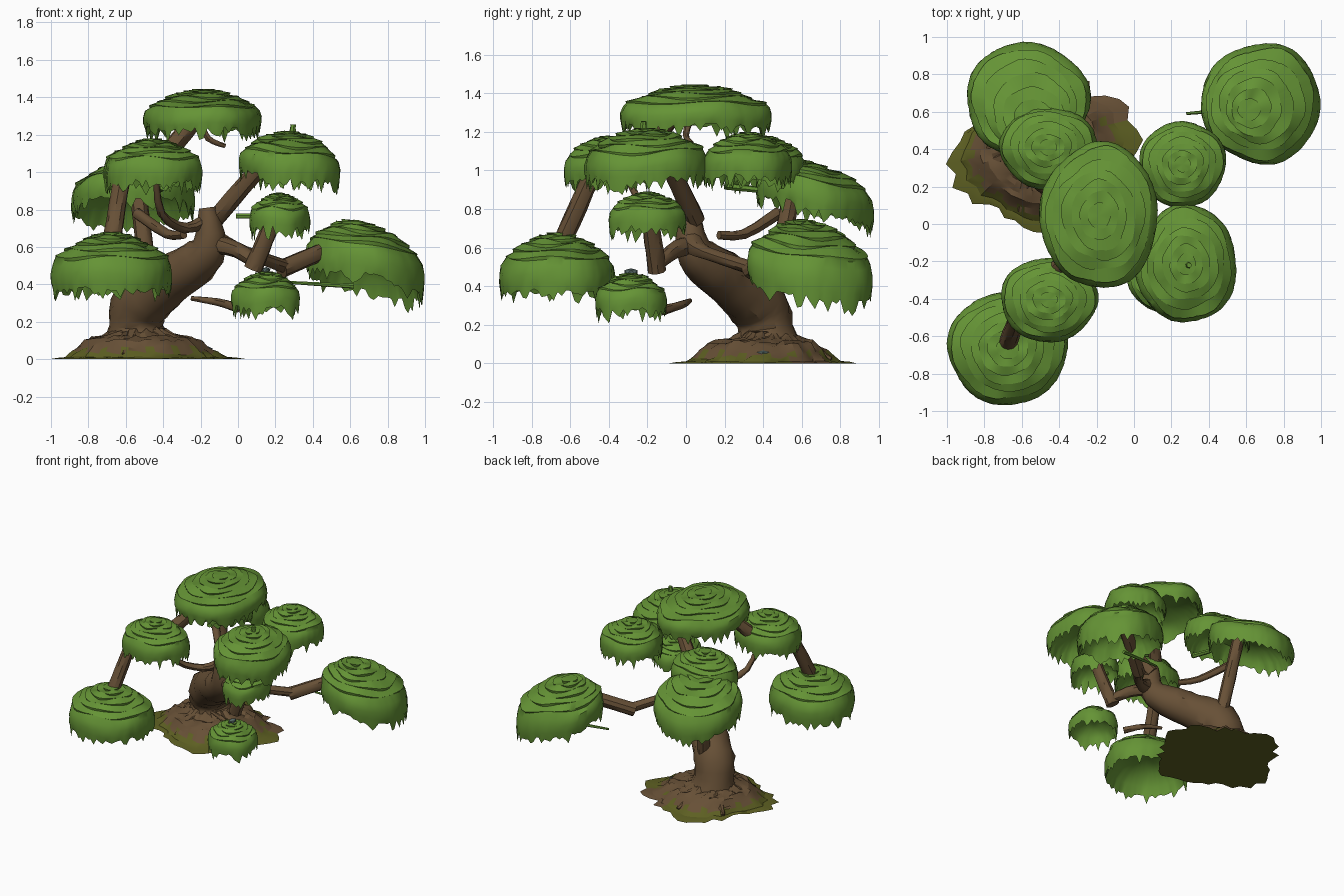
import bpy, bmesh, math, random
from mathutils import Vector

if "Cube" in bpy.data.objects:
    bpy.data.objects.remove(bpy.data.objects["Cube"])

random.seed(4)
TAU = 2 * math.pi


def material(name, rgb):
    m = bpy.data.materials.new(name)
    m.diffuse_color = (*rgb, 1)
    m.use_nodes = True
    m.node_tree.nodes["Principled BSDF"].inputs["Base Color"].default_value = m.diffuse_color
    return m


LEAF = material("leaf green", (0.130, 0.295, 0.036))
BARK = material("bark brown", (0.135, 0.080, 0.037))
MOSS = material("moss olive", (0.110, 0.115, 0.016))
STONE = material("stone grey", (0.10, 0.15, 0.14))


def finish(name, bm, mats, angle=35):
    bmesh.ops.recalc_face_normals(bm, faces=bm.faces)
    me = bpy.data.meshes.new(name)
    bm.to_mesh(me)
    bm.free()
    for m in mats:
        me.materials.append(m)
    ob = bpy.data.objects.new(name, me)
    bpy.context.collection.objects.link(ob)
    bpy.ops.object.select_all(action='DESELECT')
    ob.select_set(True)
    bpy.context.view_layer.objects.active = ob
    bpy.ops.object.shade_smooth_by_angle(angle=math.radians(angle))
    return ob


def loft(bm, rings, caps=True):
    """Join equal-length rings of points with quads; returns faces per band."""
    vs = [[bm.verts.new(p) for p in r] for r in rings]
    n = len(vs[0])
    bands = [[bm.faces.new((a[i], a[(i + 1) % n], b[(i + 1) % n], b[i])) for i in range(n)]
             for a, b in zip(vs, vs[1:])]
    if caps:
        bm.faces.new(vs[0])
        bm.faces.new(vs[-1])
    return bands


def tube(name, pts, radii, mat=BARK, sides=10, rough=0.05, sub=3):
    """Smooth tube through points; radii run evenly from one end to the other."""
    path, last = [], len(pts) - 1
    for i in range(last * sub + 1):
        k, t = min(i // sub, last - 1), i / sub - min(i // sub, last - 1)
        a, b, c, d = [Vector(pts[max(0, min(last, k + j))]) for j in (-1, 0, 1, 2)]
        path.append(0.5 * (2 * b + (c - a) * t + (2 * a - 5 * b + 4 * c - d) * t * t
                           + (3 * b - a - 3 * c + d) * t ** 3))
    rings, u = [], None
    for i, q in enumerate(path):
        d = (path[min(i + 1, len(path) - 1)] - path[max(i - 1, 0)]).normalized()
        u = d.orthogonal() if u is None else u
        u = (u - d * u.dot(d)).normalized()
        v = d.cross(u)
        s = i / (len(path) - 1) * (len(radii) - 1)
        k = min(int(s), len(radii) - 2)
        rad = radii[k] + (radii[k + 1] - radii[k]) * (s - k)
        rings.append([q + (u * math.cos(TAU * j / sides) + v * math.sin(TAU * j / sides))
                      * rad * (1 + random.uniform(-rough, rough)) for j in range(sides)])
    bm = bmesh.new()
    loft(bm, rings)
    return finish(name, bm, [mat])


def canopy(name, c, r, zb, zt, peak=(0, 0), tilt=(0, 0), n=84):
    """Leaf dome with centre c, radii r, fringe bottom zb, top zt; hollow below."""
    h = zt - zb
    p, q = random.uniform(0, TAU), random.uniform(0, TAU)
    drop = [random.choice((0, 0.012, 0.03, 0.06)) * random.uniform(0.6, 1.3) for _ in range(n)]

    def ring(t, f, fringe=0, wave=0, lip=0):
        out = []
        for i in range(n):
            a = TAU * i / n
            k = t * (1 + 0.02 * math.sin(3 * a + p) + 0.015 * math.sin(5 * a + q)
                     + random.uniform(-0.008, 0.008))
            if wave:                                   # uneven terrace edge
                k += 0.03 * t * (math.sin(2 * a + wave) + 0.5 * math.sin(7 * a + 2 * wave))
            x, y = r[0] * k * math.cos(a), r[1] * k * math.sin(a)
            z = zb + h * (f - lip * (0.5 + 0.5 * math.sin(3 * a + 2 * wave))) - fringe * drop[i]
            z += (tilt[0] * x + tilt[1] * y) * (1 - 0.6 * f) + 0.008 * math.sin(4 * a + p + 9 * t) * t
            out.append((c[0] + x + peak[0] * f * (1 - t), c[1] + y + peak[1] * f * (1 - t), z))
        return out

    rings = [ring(0.97, 0.03, 1), ring(1.0, 0.13), ring(1.0, 0.28), ring(0.97, 0.43)]
    for step in range(6):                              # terraces climbing to the top
        t, wave = 0.90 - 0.145 * step, p + 1.7 * step + 1
        f = 1 - 0.53 * t * t
        rings += [ring(t, f, 0, wave, 0.05), ring(t + 0.012, f + 0.005, 0, wave)]
    rings += [ring(0, 1), ring(0, 0.62), ring(0.4, 0.58), ring(0.7, 0.45), ring(0.89, 0.22)]
    bm = bmesh.new()
    loft(bm, rings + rings[:1], False)
    bmesh.ops.remove_doubles(bm, verts=bm.verts, dist=0.0002)
    loose = [e for e in bm.edges if not e.link_faces]
    bmesh.ops.delete(bm, geom=loose, context='EDGES')
    return finish(name, bm, [LEAF], 40)


# Leaf canopies
canopy("canopy_back_left_low", (-0.57, 0.665), (0.33, 0.305), 0.79, 1.07, (0.06, -0.16), (0.03, -0.27))
canopy("canopy_back_left_high", (-0.46, 0.41), (0.26, 0.22), 0.94, 1.18)
canopy("canopy_top", (-0.185, 0.045), (0.315, 0.39), 1.23, 1.445)
canopy("canopy_front_left_high", (-0.455, -0.405), (0.258, 0.225), 0.945, 1.18)
canopy("canopy_front_left_low", (-0.675, -0.665), (0.322, 0.30), 0.37, 0.68)
canopy("canopy_right_front", (0.28, -0.215), (0.27, 0.315), 0.975, 1.22, tilt=(-0.12, 0.05))
canopy("canopy_right_back", (0.26, 0.32), (0.23, 0.23), 0.97, 1.20)
canopy("canopy_far_right", (0.68, 0.645), (0.318, 0.322), 0.40, 0.745, (-0.08, -0.04), (-0.22, -0.15))
canopy("canopy_middle_small", (0.22, -0.20), (0.162, 0.20), 0.70, 0.89, n=56)
canopy("canopy_low_small", (0.152, -0.285), (0.183, 0.185), 0.275, 0.47, n=56)

# Trunk, leaning forward and to the right
tube("trunk", [(-0.53, 0.42, 0.04), (-0.545, 0.415, 0.18), (-0.51, 0.37, 0.31), (-0.37, 0.24, 0.42),
               (-0.23, 0.11, 0.51), (-0.15, 0.03, 0.61), (-0.165, 0.02, 0.81)],
     [0.21, 0.143, 0.155, 0.135, 0.12, 0.09, 0.045], sides=14, rough=0.05)


# Thick straight branches holding the canopies
def branch(name, a, b):
    tube("branch_" + name, [a, (Vector(a) + Vector(b)) / 2, b], [0.05, 0.045])


branch("right_front", (-0.13, 0.05, 0.74), (0.18, -0.12, 1.1))
branch("back_left", (-0.47, 0.44, 0.32), (-0.54, 0.56, 0.95))
branch("front_left", (-0.68, -0.655, 0.6), (-0.61, -0.46, 1.03))
branch("top", (-0.42, -0.25, 1.05), (-0.22, -0.06, 1.29))
branch("middle", (0.08, -0.15, 0.48), (0.2, -0.19, 0.78))
branch("far_right", (0.23, 0.33, 0.48), (0.6, 0.6, 0.64))

# Thin curved limbs
tube("limb_far_right", [(-0.1, 0.03, 0.62), (0.04, 0.11, 0.57), (0.27, 0.36, 0.49)], [0.06, 0.035, 0.036])
tube("limb_middle", [(-0.1, 0, 0.61), (0, -0.07, 0.58), (0.09, -0.14, 0.52)], [0.05, 0.035])
tube("limb_low", [(-0.25, 0.02, 0.325), (-0.11, -0.02, 0.305), (0, -0.12, 0.275)], [0.012, 0.02, 0.026])
tube("limb_front_left", [(-0.16, 0.02, 0.75), (-0.28, -0.05, 0.7), (-0.41, -0.2, 0.78), (-0.44, -0.32, 0.99)],
     [0.035, 0.015])
tube("limb_back_left", [(-0.29, 0.17, 0.665), (-0.38, 0.3, 0.67), (-0.54, 0.48, 0.78)], [0.022, 0.03])
tube("twig_top", [(-0.2, 0.02, 1.27), (-0.16, 0, 1.18), (-0.07, 0.03, 1.14)], [0.02, 0.012])

# Leafy sprigs poking out of the canopies
tube("sprig_far_right", [(0.28, 0.59, 0.41), (0.62, 0.62, 0.39)], [0.008, 0.014], LEAF, 6)
tube("sprig_right_front", [(0.29, -0.22, 1.19), (0.295, -0.22, 1.255)], [0.02, 0.014], LEAF, 6)
tube("sprig_middle", [(-0.01, -0.19, 0.765), (0.1, -0.2, 0.765)], [0.014, 0.014], LEAF, 6)
tube("sprig_back", [(-0.4, 0.2, 0.92), (-0.43, 0.37, 0.9)], [0.02, 0.016], LEAF, 6)

# Root mound: flat ragged mossy rim, then a low rise to the trunk foot
N = 48
jag = [0.09 * math.sin(4 * TAU * i / N + 0.6) + random.uniform(-0.08, 0.08) for i in range(N)]
rings = []
for k in range(11):
    s = k / 10
    r, w = 0.455 - 0.315 * s, (1 - s) ** 2
    e = max(0, min(1, (s - 0.15) / 0.45))
    z = 0 if k == 0 else 0.008 + 0.095 * e * e * (3 - 2 * e) + 0.05 * s ** 4
    bump = 0.014 if k > 2 else 0.003
    rings.append([(-0.475 - 0.055 * s + r * 1.05 * (1 + jag[i] * w) * math.cos(TAU * i / N),
                   0.385 + 0.03 * s + r * 0.98 * (1 + jag[i] * w) * math.sin(TAU * i / N),
                   z + (random.uniform(-bump, bump) if k else 0)) for i in range(N)])
bm = bmesh.new()
for b, band in enumerate(loft(bm, rings)):
    for i, f in enumerate(band):
        bare = 20 < 360 * i / N < 62          # bare root reaches the rim at the back right
        f.material_index = int((b < 3 and not bare) or (b == 3 and i % 3 == 0))
for f in bm.faces:
    if f.calc_center_median().z < 0.0005:     # mossy underside
        f.material_index = 1
finish("root_mound", bm, [BARK, MOSS], 25)

# Root ridges spreading from the trunk foot
for k in range(6):
    a = TAU * k / 6 + 0.3
    tube("root_%d" % (k + 1), [(-0.53 + d * math.cos(a), 0.41 + d * math.sin(a), z) for d, z in
                               ((0.1, 0.13), (0.2, 0.09), (0.35, 0.02))], [0.05, 0.015], sides=7)

# Small stones on the mound and one at the low canopy's crown
for k, (x, y, z) in enumerate([(-0.81, 0.31, 0.06), (-0.16, 0.4, 0.05), (-0.19, 0.47, 0.05), (0.15, -0.285, 0.475)]):
    bm = bmesh.new()
    bmesh.ops.create_icosphere(bm, subdivisions=1, radius=0.026)
    for v in bm.verts:
        v.co = Vector((v.co.x + x, v.co.y * 1.5 + y, v.co.z * 0.7 + z))
    finish("stone_%d" % (k + 1), bm, [STONE], 10)
